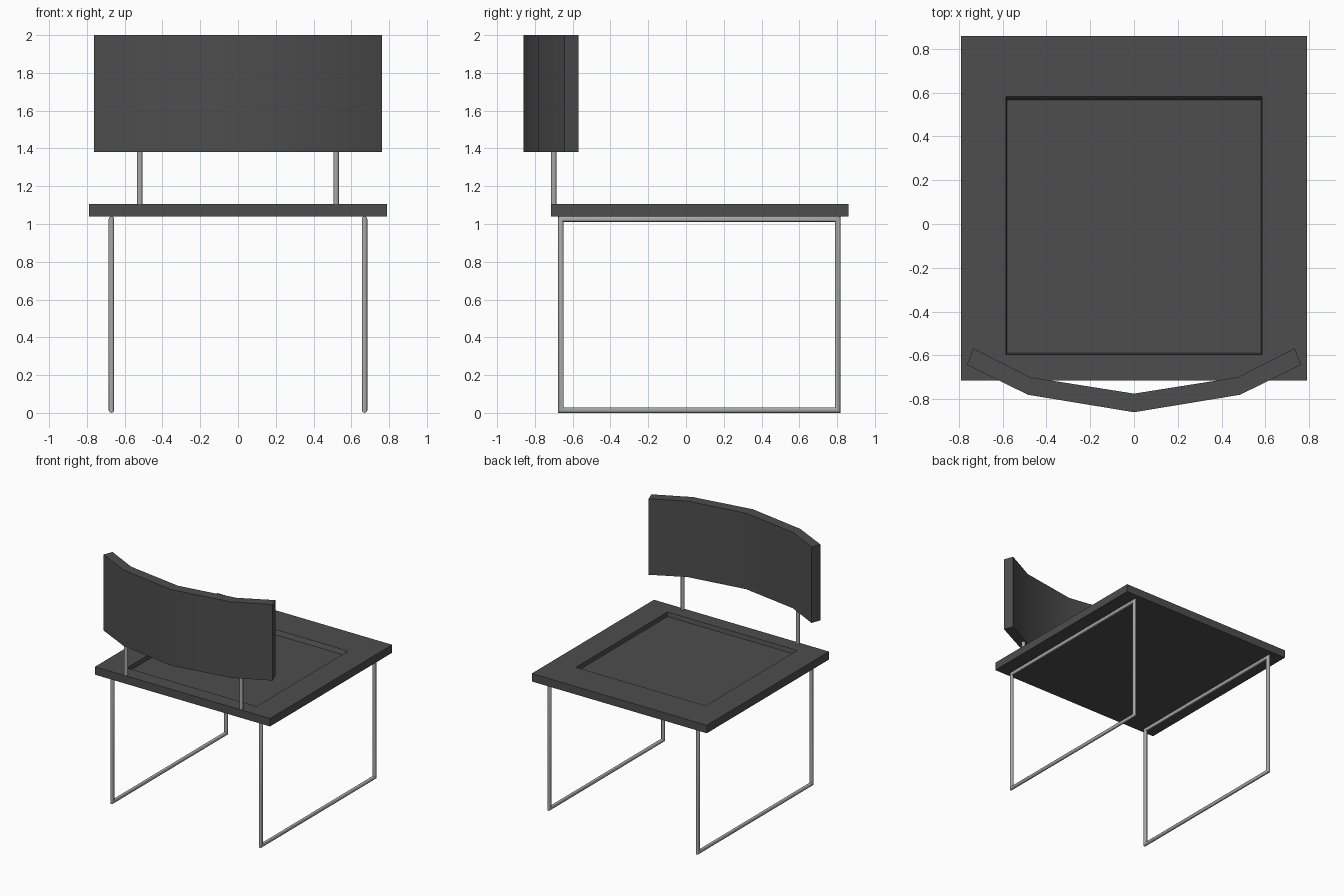
import bpy, bmesh
from math import cos, sin, pi, radians

cube = bpy.data.objects.get("Cube")
if cube:
    bpy.data.objects.remove(cube, do_unlink=True)


def make_material(name, rgb):
    mat = bpy.data.materials.new(name)
    mat.use_nodes = True
    mat.diffuse_color = (*rgb, 1)
    mat.node_tree.nodes["Principled BSDF"].inputs["Base Color"].default_value = (*rgb, 1)
    return mat


charcoal = make_material("charcoal", (0.075, 0.075, 0.075))
steel = make_material("steel grey", (0.40, 0.40, 0.40))


def finish(bm, name, mat, smooth=None):
    bmesh.ops.recalc_face_normals(bm, faces=bm.faces)
    mesh = bpy.data.meshes.new(name)
    bm.to_mesh(mesh)
    bm.free()
    mesh.materials.append(mat)
    obj = bpy.data.objects.new(name, mesh)
    bpy.context.collection.objects.link(obj)
    if smooth:
        bpy.ops.object.select_all(action="DESELECT")
        obj.select_set(True)
        bpy.context.view_layer.objects.active = obj
        bpy.ops.object.shade_smooth_by_angle(angle=radians(smooth))
    return obj


def bridge(bm, a, b):
    for i in range(len(a)):
        j = (i + 1) % len(a)
        bm.faces.new((a[i], a[j], b[j], b[i]))


# Seat slab with a sunken panel in the top
def rectangle(bm, half_x, y0, y1, z):
    corners = [(-half_x, y0), (half_x, y0), (half_x, y1), (-half_x, y1)]
    return [bm.verts.new((x, y, z)) for x, y in corners]


bm = bmesh.new()
loops = [rectangle(bm, *r) for r in (
    (0.79, -0.715, 0.86, 1.04),
    (0.79, -0.715, 0.86, 1.105),
    (0.585, -0.597, 0.583, 1.105),
    (0.58, -0.59, 0.567, 1.072))]
for a, b in zip(loops, loops[1:]):
    bridge(bm, a, b)
bm.faces.new(loops[0])
bm.faces.new(loops[-1])
finish(bm, "seat", charcoal)

# Bent backrest, extruded upward from its plan outline
outer = [(0, -0.86), (0.485, -0.78), (0.763, -0.643)]
inner = [(0, -0.775), (0.475, -0.70), (0.735, -0.568)]


def mirrored(half):
    return [(-x, y) for x, y in reversed(half[1:])] + half


bm = bmesh.new()
rings = []
for z in (1.38, 2.0):
    rings.append([[bm.verts.new((x, y, z)) for x, y in mirrored(half)]
                  for half in (outer, inner)])
(low_out, low_in), (top_out, top_in) = rings
bridge(bm, low_out + low_in[::-1], top_out + top_in[::-1])
for out, inn in rings:
    for i in range(len(out) - 1):
        bm.faces.new((out[i], out[i + 1], inn[i + 1], inn[i]))
finish(bm, "backrest", charcoal, 30)

# Posts carrying the backrest, and closed tube frames with mitred corners
radius, sides = 0.0145, 12
for side, label in ((1, "left"), (-1, "right")):
    bm = bmesh.new()
    bmesh.ops.create_cone(bm, cap_ends=True, segments=sides, radius1=radius,
                          radius2=radius, depth=0.30)
    bmesh.ops.translate(bm, verts=bm.verts, vec=(0.52 * side, -0.70, 1.24))
    finish(bm, label + "_back_post", steel, 40)

    bm = bmesh.new()
    rings = []
    for y, z, dy, dz in ((-0.662, radius, -1, -1), (0.803, radius, 1, -1),
                         (0.803, 1.026, 1, 1), (-0.662, 1.026, -1, 1)):
        ring = []
        for k in range(sides):
            t = 2 * pi * k / sides
            off = radius * cos(t)
            ring.append(bm.verts.new((0.67 * side + radius * sin(t), y + dy * off, z + dz * off)))
        rings.append(ring)
    for i in range(4):
        bridge(bm, rings[i], rings[(i + 1) % 4])
    finish(bm, label + "_leg_frame", steel, 40)
